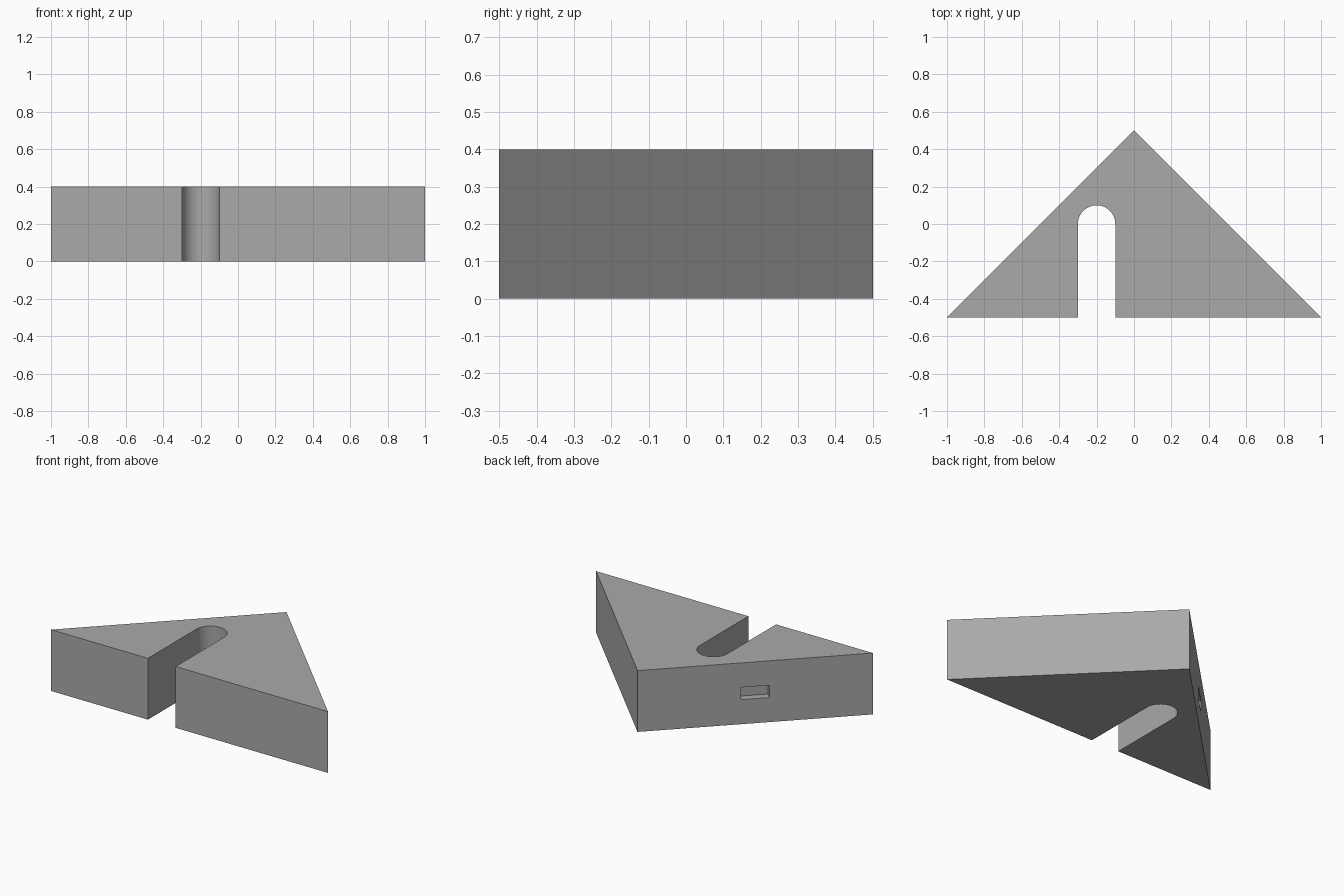
import bpy, bmesh, math
from mathutils import Matrix

cube = bpy.data.objects.get("Cube")
if cube:
    bpy.data.objects.remove(cube, do_unlink=True)

HEIGHT = 0.4
SLOT_X, SLOT_R = -0.2, 0.1
ARC_STEPS = 24

grey = bpy.data.materials.new("plain grey")
grey.use_nodes = True
colour = (0.4, 0.4, 0.4, 1)
grey.diffuse_color = colour
grey.node_tree.nodes["Principled BSDF"].inputs["Base Color"].default_value = colour


def add_object(name, bm):
    bmesh.ops.recalc_face_normals(bm, faces=bm.faces)
    mesh = bpy.data.meshes.new(name)
    bm.to_mesh(mesh)
    bm.free()
    mesh.materials.append(grey)
    obj = bpy.data.objects.new(name, mesh)
    bpy.context.collection.objects.link(obj)
    return obj


# Triangular block with a round-ended slot, extruded from its outline
arc = [(SLOT_X - SLOT_R * math.cos(math.pi * i / ARC_STEPS),
        SLOT_R * math.sin(math.pi * i / ARC_STEPS)) for i in range(ARC_STEPS + 1)]
outline = [(-1, -0.5), (SLOT_X - SLOT_R, -0.5), *arc,
           (SLOT_X + SLOT_R, -0.5), (1, -0.5), (0, 0.5)]
bm = bmesh.new()
base = bm.faces.new([bm.verts.new((x, y, 0)) for x, y in outline])
top = bmesh.ops.extrude_face_region(bm, geom=[base])["geom"]
bmesh.ops.translate(bm, vec=(0, 0, HEIGHT),
                    verts=[v for v in top if isinstance(v, bmesh.types.BMVert)])
block = add_object("slotted_block", bm)

# Shallow rectangular pocket in the middle of the sloping side
bm = bmesh.new()
bmesh.ops.create_cube(bm, size=1, matrix=Matrix.Translation((-0.5, 0, HEIGHT / 2))
                      @ Matrix.Rotation(math.radians(45), 4, "Z")
                      @ Matrix.Diagonal((0.17, 0.1, 0.08, 1)))
cutter = add_object("pocket_cutter", bm)
cutter.hide_render = True
cutter.hide_set(True)
pocket = block.modifiers.new("pocket", "BOOLEAN")
pocket.operation = "DIFFERENCE"
pocket.solver = "EXACT"
pocket.object = cutter

# Bake the pocket, then smooth only the slot's round end
bpy.context.view_layer.objects.active = block
block.select_set(True)
bpy.ops.object.modifier_apply(modifier=pocket.name)
bpy.data.objects.remove(cutter, do_unlink=True)
bpy.ops.object.shade_smooth_by_angle(angle=math.radians(30))
